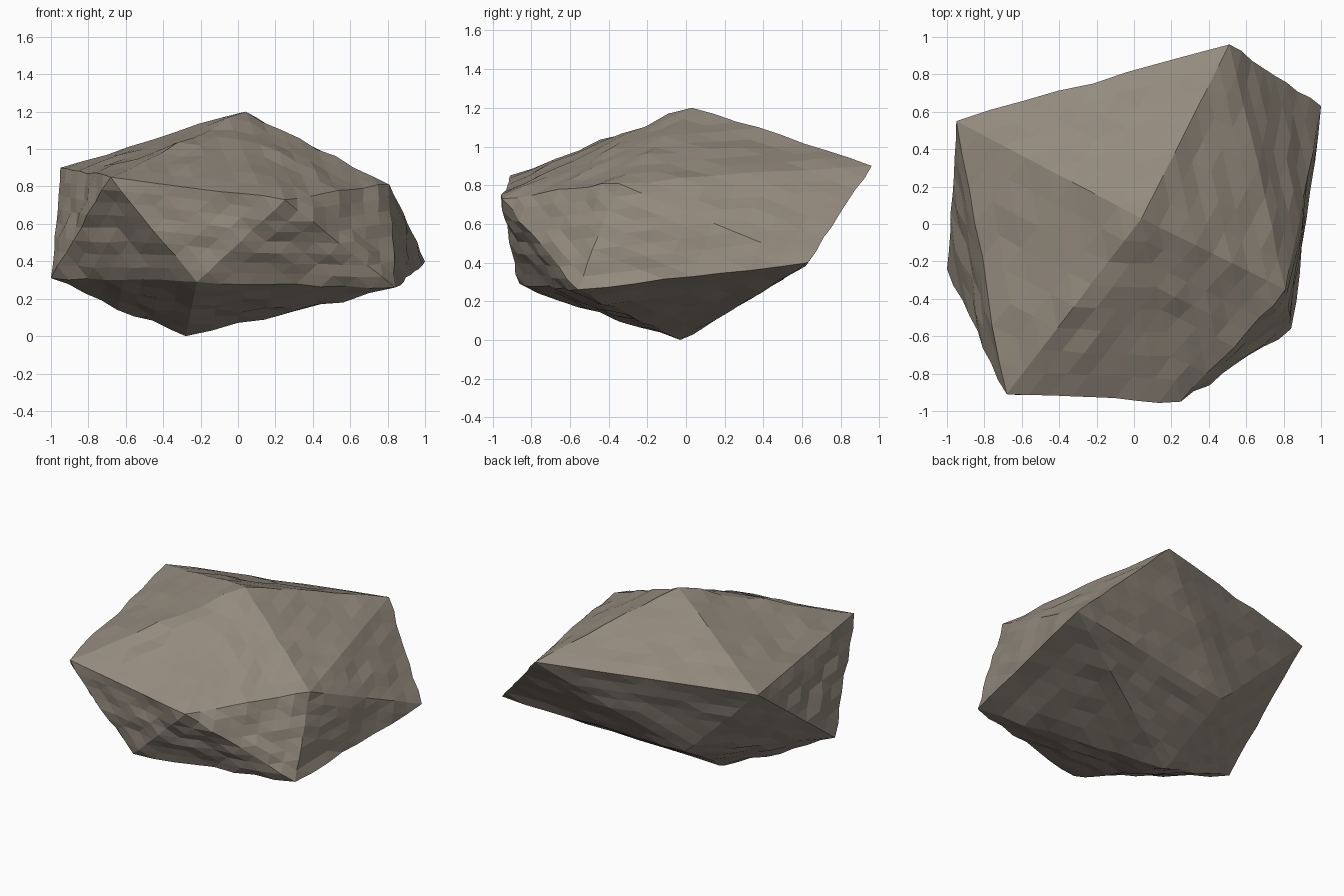
import bpy, bmesh, random
from mathutils import Vector

random.seed(7)
cube = bpy.data.objects.get("Cube")
if cube:
    bpy.data.objects.remove(cube, do_unlink=True)

# Stone colour
stone = bpy.data.materials.new("warm_grey_stone")
stone.use_nodes = True
colour = (0.30, 0.26, 0.21, 1)
stone.diffuse_color = colour
bsdf = next(n for n in stone.node_tree.nodes if n.type == 'BSDF_PRINCIPLED')
bsdf.inputs["Base Color"].default_value = colour
bsdf.inputs["Roughness"].default_value = 0.9

# Main corners: peak, foot, and two staggered rings, anticlockwise from the front
peak = (0.04, 0.03, 1.20)
foot = (-0.28, -0.03, 0.0)
upper_ring = [(0.25, -0.95, 0.73), (0.81, -0.35, 0.81), (0.51, 0.96, 0.90),
              (-0.95, 0.55, 0.90), (-0.68, -0.91, 0.85)]
lower_ring = [(0.84, -0.56, 0.26), (1.0, 0.63, 0.40), (-0.33, 0.48, 0.31),
              (-1.0, -0.24, 0.31), (-0.22, -0.86, 0.29)]

# Distorted twenty-sided block
bm = bmesh.new()
top, bottom = bm.verts.new(peak), bm.verts.new(foot)
upper = [bm.verts.new(p) for p in upper_ring]
lower = [bm.verts.new(p) for p in lower_ring]
for i in range(5):
    j = (i + 1) % 5
    bm.faces.new((top, upper[i], upper[j]))
    bm.faces.new((upper[i], lower[i], upper[j]))
    bm.faces.new((upper[j], lower[i], lower[j]))
    bm.faces.new((bottom, lower[j], lower[i]))
bm.normal_update()
corners = {tuple(v.co) for v in bm.verts}

# Chipped surface: fine facets, roughest towards the front, corners kept sharp
bmesh.ops.subdivide_edges(bm, edges=bm.edges[:], cuts=7, use_grid_fill=True)
bmesh.ops.triangulate(bm, faces=[f for f in bm.faces if len(f.verts) > 3])
bm.normal_update()
moves = []
for v in bm.verts:
    if tuple(v.co) in corners:
        continue
    rough = 0.013 if v.co.y < 0 else 0.009
    moves.append((v, v.normal * (0.003 + random.uniform(-rough, rough))))
for v, move in moves:
    v.co += move

mesh = bpy.data.meshes.new("boulder")
bm.to_mesh(mesh)
bm.free()
mesh.materials.append(stone)
boulder = bpy.data.objects.new("boulder", mesh)
bpy.context.collection.objects.link(boulder)
